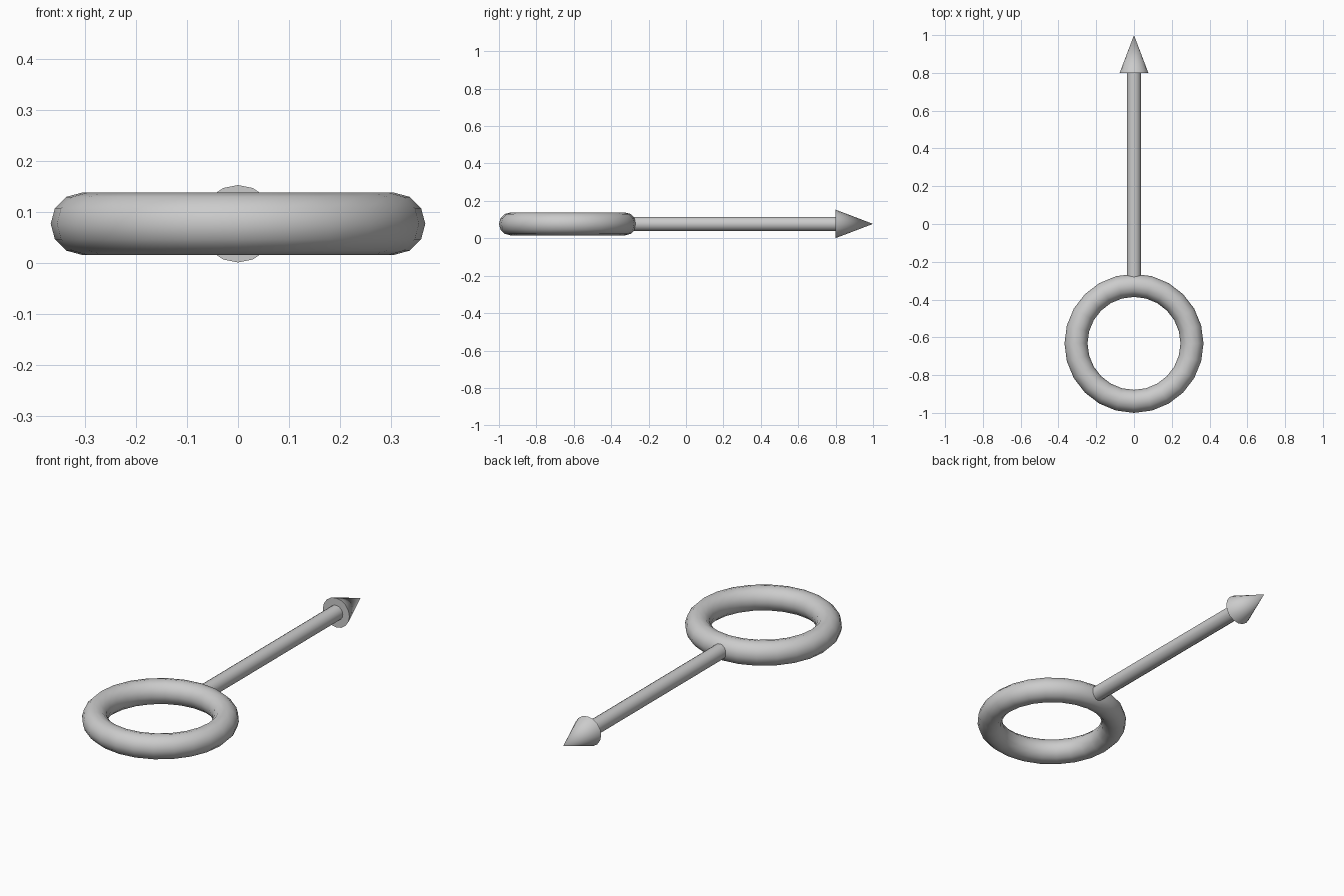
import bpy
import math

if "Cube" in bpy.data.objects:
    bpy.data.objects.remove(bpy.data.objects["Cube"])

Z = 0.077      # height of the common axis
RING_Y = -0.632


def finish(name, angle):
    obj = bpy.context.object
    obj.name = name
    bpy.ops.object.shade_smooth_by_angle(angle=math.radians(angle))
    return obj


def along_y(name, r1, r2, y0, y1):
    # Round part lying along +y; r1 at y0, r2 at y1
    bpy.ops.mesh.primitive_cone_add(
        vertices=16, radius1=r1, radius2=r2, depth=y1 - y0,
        location=(0, (y0 + y1) / 2, Z), rotation=(-math.pi / 2, 0, 0))
    return finish(name, 40)


# Ring handle
bpy.ops.mesh.primitive_torus_add(
    major_segments=24, minor_segments=12, major_radius=0.307,
    minor_radius=0.061, location=(0, RING_Y, Z))
finish("ring", 60)

# Straight shaft, its end buried in the ring
along_y("shaft", 0.038, 0.038, -0.32, 0.80)

# Pointed tip
along_y("arrow_tip", 0.076, 0.0, 0.80, 1.0)
